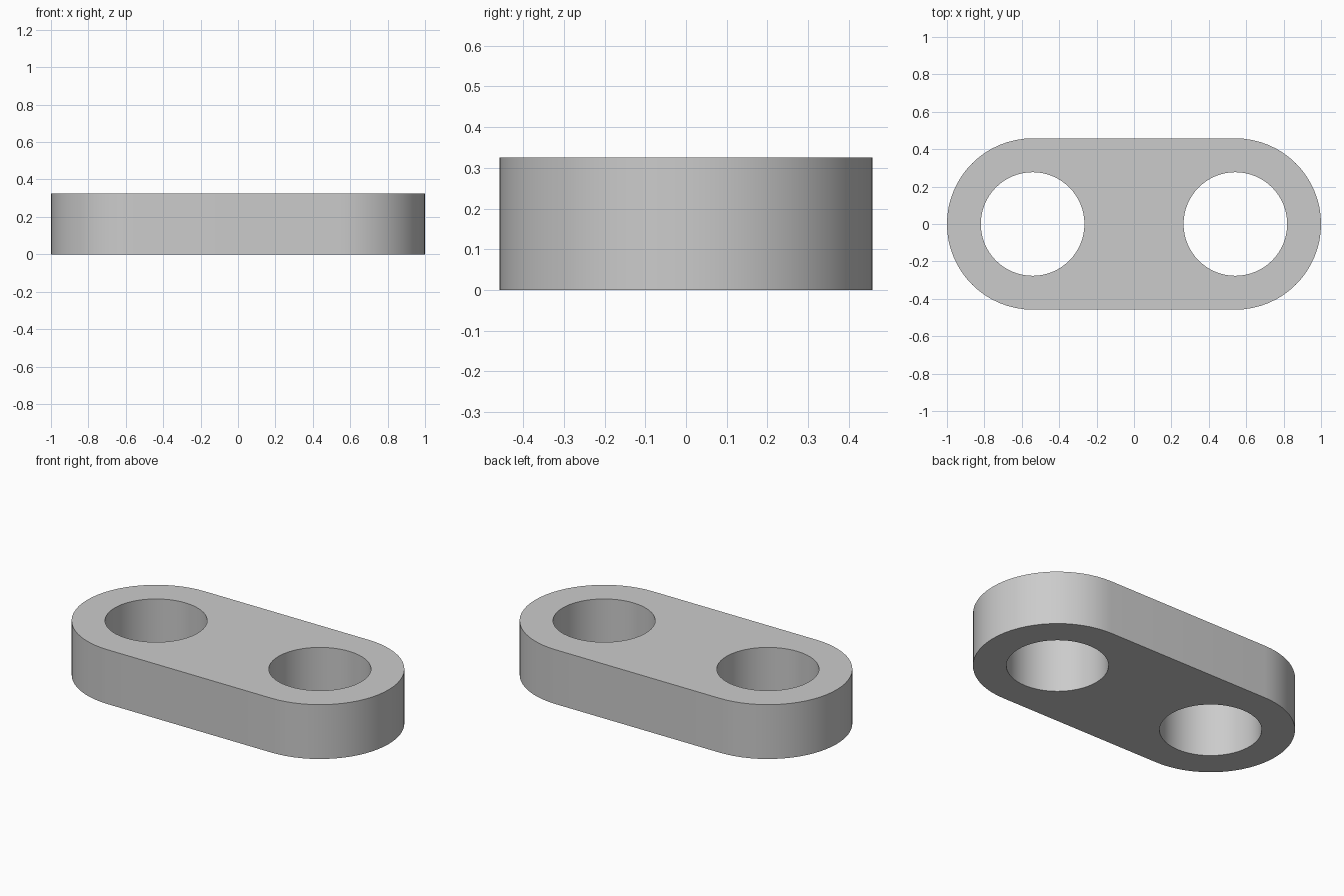
import bpy, bmesh, math

HEIGHT = 0.325
OUTER_R = 0.458
HOLE_R = 0.277
CENTRE_X = 1 - OUTER_R
SEGMENTS = 64

cube = bpy.data.objects.get("Cube")
if cube:
    bpy.data.objects.remove(cube, do_unlink=True)

# Plain grey material
grey = bpy.data.materials.new("plain_grey")
grey.use_nodes = True
colour = (0.6, 0.6, 0.6, 1)
grey.diffuse_color = colour
grey.node_tree.nodes["Principled BSDF"].inputs["Base Color"].default_value = colour


def arc(cx, radius, start, sweep, steps):
    return [(cx + radius * math.cos(start + sweep * i / steps),
             radius * math.sin(start + sweep * i / steps))
            for i in range(steps + 1)]


# Link plate: rounded-end outline extruded upwards
outline = (arc(CENTRE_X, OUTER_R, -math.pi / 2, math.pi, SEGMENTS // 2)
           + arc(-CENTRE_X, OUTER_R, math.pi / 2, math.pi, SEGMENTS // 2))
bm = bmesh.new()
base = bm.faces.new([bm.verts.new((x, y, 0)) for x, y in outline])
top = bmesh.ops.extrude_face_region(bm, geom=[base])["geom"]
bmesh.ops.translate(bm, vec=(0, 0, HEIGHT),
                    verts=[v for v in top if isinstance(v, bmesh.types.BMVert)])
bmesh.ops.recalc_face_normals(bm, faces=bm.faces)
mesh = bpy.data.meshes.new("link_plate")
bm.to_mesh(mesh)
bm.free()
mesh.materials.append(grey)
plate = bpy.data.objects.new("link_plate", mesh)
bpy.context.collection.objects.link(plate)

# Two round through-holes
for side in (-1, 1):
    bpy.ops.mesh.primitive_cylinder_add(
        vertices=SEGMENTS, radius=HOLE_R, depth=HEIGHT * 2,
        location=(side * CENTRE_X, 0, HEIGHT / 2))
    cutter = bpy.context.object
    cutter.name = "hole_cutter"
    cutter.hide_render = True
    cutter.data.materials.append(grey)
    cut = plate.modifiers.new("hole", "BOOLEAN")
    cut.operation = "DIFFERENCE"
    cut.solver = "EXACT"
    cut.object = cutter
    bpy.context.view_layer.objects.active = plate
    bpy.ops.object.modifier_apply(modifier=cut.name)
    bpy.data.objects.remove(cutter, do_unlink=True)

# Smooth walls with crisp rims
bpy.ops.object.select_all(action="DESELECT")
plate.select_set(True)
bpy.context.view_layer.objects.active = plate
bpy.ops.object.shade_smooth_by_angle(angle=math.radians(30))
